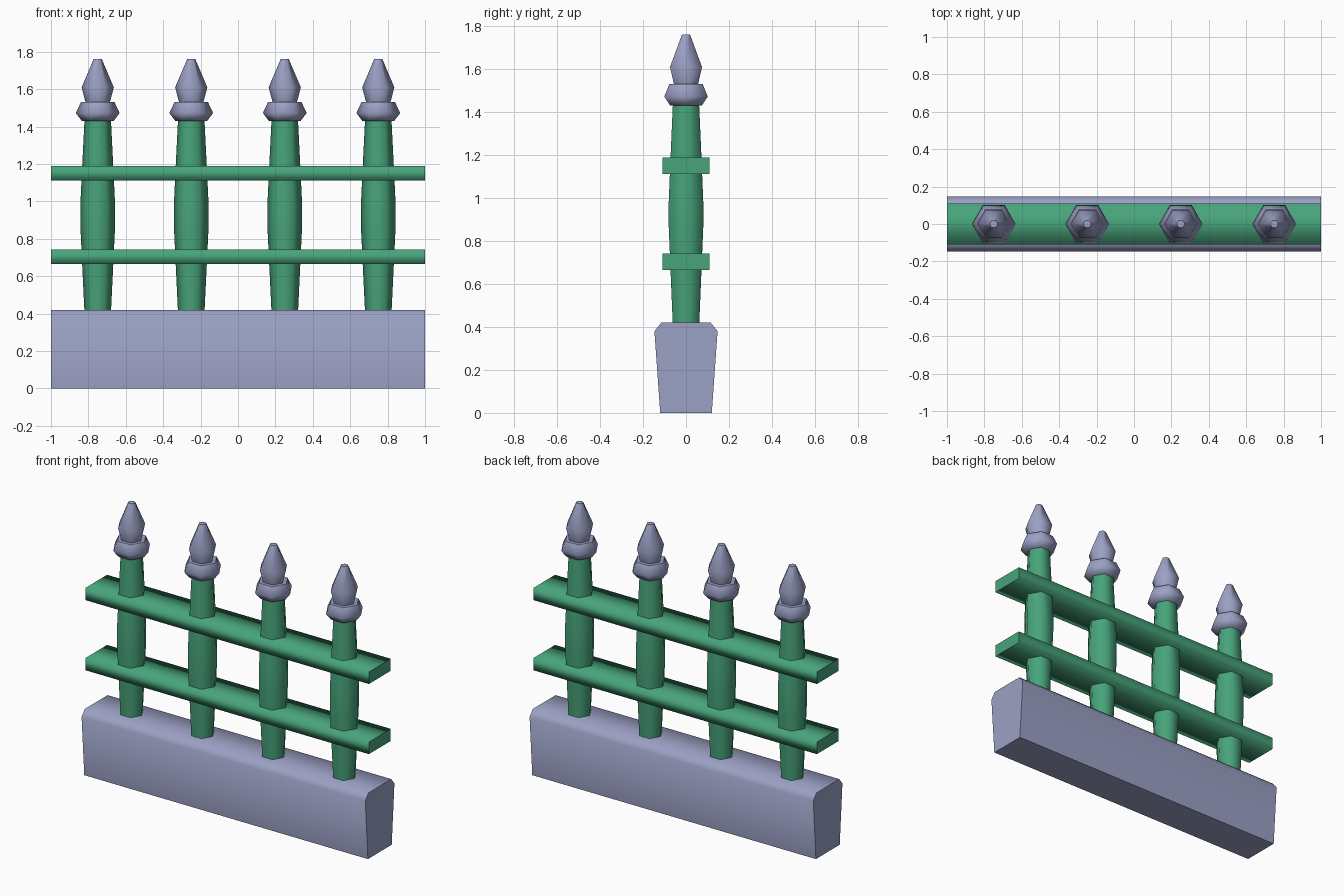
import bpy, bmesh, math

if "Cube" in bpy.data.objects:
    bpy.data.objects.remove(bpy.data.objects["Cube"])


def flat_colour(name, rgb):
    m = bpy.data.materials.new(name)
    m.diffuse_color = (*rgb, 1.0)
    m.use_nodes = True
    m.node_tree.nodes["Principled BSDF"].inputs["Base Color"].default_value = m.diffuse_color
    return m


STONE = flat_colour("blue_grey", (0.33, 0.355, 0.555))
GREEN = flat_colour("green", (0.064, 0.367, 0.196))


def finish(name, bm, mat, smooth_angle):
    """Turn a bmesh into an object, smooth below the given angle."""
    bmesh.ops.recalc_face_normals(bm, faces=bm.faces)
    me = bpy.data.meshes.new(name)
    bm.to_mesh(me)
    bm.free()
    me.materials.append(mat)
    ob = bpy.data.objects.new(name, me)
    bpy.context.collection.objects.link(ob)
    bpy.ops.object.select_all(action='DESELECT')
    ob.select_set(True)
    bpy.context.view_layer.objects.active = ob
    bpy.ops.object.shade_smooth_by_angle(angle=math.radians(smooth_angle))
    return ob


def bar(name, profile, mat, smooth_angle):
    """Extrude a (y, z) outline along x from -1 to 1."""
    bm = bmesh.new()
    end = bm.faces.new([bm.verts.new((-1, y, z)) for y, z in profile])
    ext = bmesh.ops.extrude_face_region(bm, geom=[end], use_keep_orig=True)
    new = [g for g in ext["geom"] if isinstance(g, bmesh.types.BMVert)]
    bmesh.ops.translate(bm, verts=new, vec=(2, 0, 0))
    ob = finish(name, bm, mat, smooth_angle)
    for p in ob.data.polygons:          # end caps stay flat
        if abs(p.normal.x) > 0.9:
            p.use_smooth = False
    return ob


def hex_turned(name, x, profile, mat):
    """Six-sided turned part from (radius, z) rings, corners on the x axis."""
    bm = bmesh.new()
    rings = [[bm.verts.new((x + r * math.cos(i * math.pi / 3),
                            r * math.sin(i * math.pi / 3), z))
              for i in range(6)] for r, z in profile]
    for a, b in zip(rings, rings[1:]):
        for i in range(6):
            j = (i + 1) % 6
            bm.faces.new((a[i], a[j], b[j], b[i]))
    bm.faces.new(rings[0][::-1])
    bm.faces.new(rings[-1])
    return finish(name, bm, mat, 62)


# Stone plinth, wider toward the top with chamfered edges
half = [(0.12, 0), (0.147, 0.38), (0.115, 0.42)]
bar("plinth", half + [(-y, z) for y, z in reversed(half)], STONE, 65)

# Two horizontal rails
for name, z0 in (("lower_rail", 0.665), ("upper_rail", 1.112)):
    z1 = z0 + 0.077
    bar(name, [(-0.11, z0), (0.11, z0), (0.11, z1), (-0.11, z1)], GREEN, 100)

# Four posts, each with a collar and a spear finial
POST = [(0.071, 0.41), (0.083, 0.66), (0.093, 0.87), (0.093, 0.98),
        (0.083, 1.19), (0.071, 1.43)]
COLLAR = [(0.085, 1.43), (0.117, 1.472), (0.09, 1.53)]
FINIAL = [(0.064, 1.525), (0.086, 1.61), (0.022, 1.76)]
for n in range(4):
    x = -0.75 + 0.5 * n
    hex_turned(f"post_{n + 1}", x, POST, GREEN)
    hex_turned(f"collar_{n + 1}", x, COLLAR, STONE)
    hex_turned(f"finial_{n + 1}", x, FINIAL, STONE)
